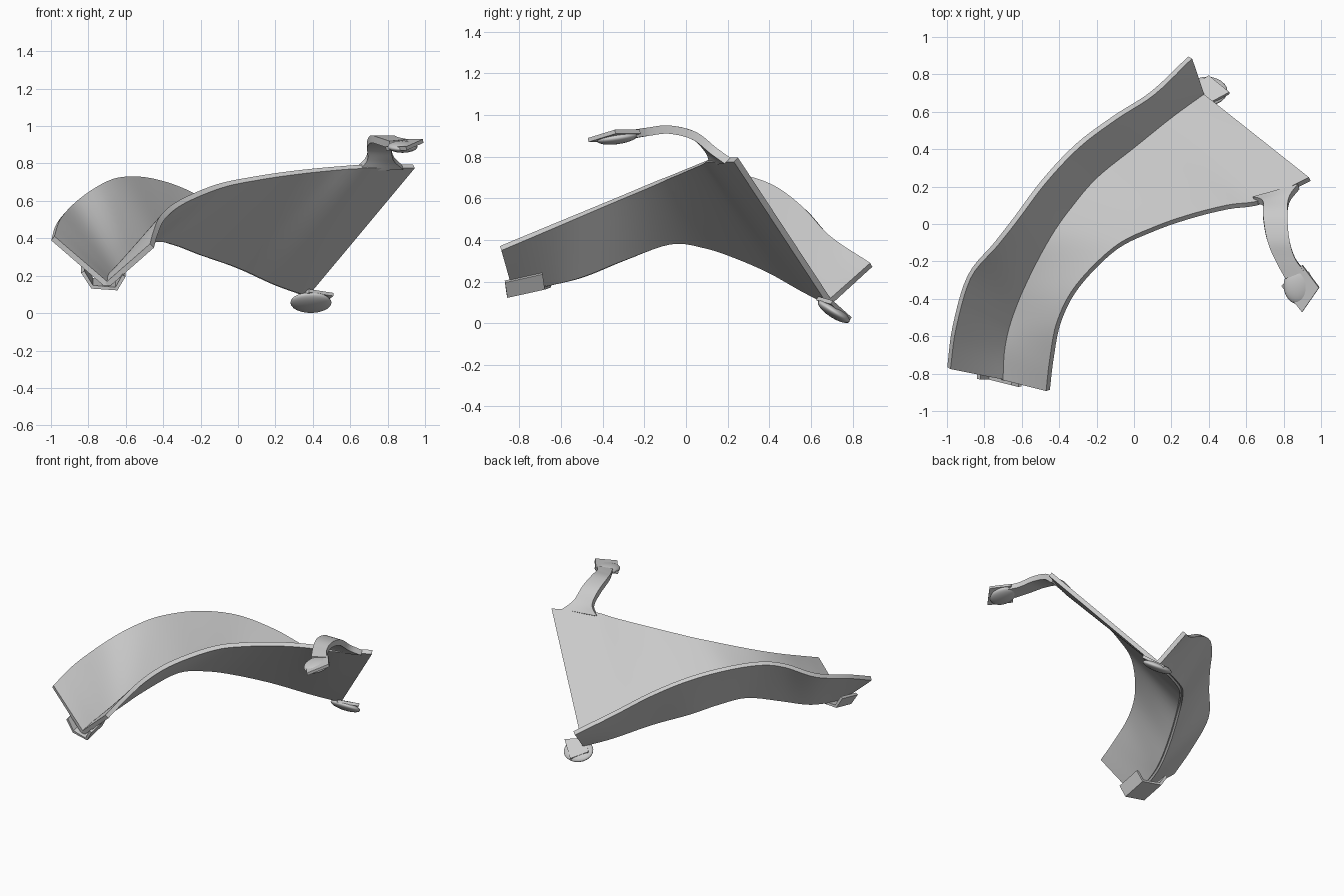
import bpy
import math
from mathutils import Vector

cube = bpy.data.objects.get("Cube")
if cube:
    bpy.data.objects.remove(cube)

# One plain moulded-plastic colour
grey = bpy.data.materials.new("light_grey_plastic")
grey.use_nodes = True
grey.diffuse_color = (0.6, 0.6, 0.6, 1)
grey.node_tree.nodes["Principled BSDF"].inputs["Base Color"].default_value = (0.6, 0.6, 0.6, 1)


def spline(points, steps=5):
    """Smooth path through the given points."""
    pts = [Vector(p) for p in points]
    pts = [2 * pts[0] - pts[1]] + pts + [2 * pts[-1] - pts[-2]]
    path = []
    for a, b, c, d in zip(pts, pts[1:], pts[2:], pts[3:]):
        for i in range(steps):
            t = i / steps
            path.append(b + (c - a) * t / 2
                        + (2 * a - 5 * b + 4 * c - d) * t * t / 2
                        + (3 * b - a - 3 * c + d) * t ** 3 / 2)
    path.append(pts[-2])
    return path


def finish(obj):
    """Give the part its colour and smooth shading with sharp edges."""
    obj.data.materials.append(grey)
    bpy.ops.object.select_all(action='DESELECT')
    obj.select_set(True)
    bpy.context.view_layer.objects.active = obj
    for mod in list(obj.modifiers):
        bpy.ops.object.modifier_apply(modifier=mod.name)
    bpy.ops.object.shade_smooth_by_angle(angle=math.radians(35))


def sheet(name, side_a, side_b, thickness, across=4):
    """Thick ruled sheet stretched between two matching paths."""
    verts, faces = [], []
    for a, b in zip(side_a, side_b):
        a, b = Vector(a), Vector(b)
        verts += [a.lerp(b, j / across) for j in range(across + 1)]
    row = across + 1
    for i in range(len(side_a) - 1):
        for j in range(across):
            k = i * row + j
            faces.append((k, k + 1, k + row + 1, k + row))
    mesh = bpy.data.meshes.new(name)
    mesh.from_pydata(verts, [], faces)
    obj = bpy.data.objects.new(name, mesh)
    bpy.context.collection.objects.link(obj)
    solid = obj.modifiers.new("thickness", 'SOLIDIFY')
    solid.thickness = thickness
    solid.offset = 0
    finish(obj)
    return obj


def bulge(name, centre, radii, tilt):
    """Flattened lens-shaped boss under a pad."""
    bpy.ops.mesh.primitive_uv_sphere_add(segments=24, ring_count=12, location=centre)
    obj = bpy.context.object
    obj.name = name
    obj.scale = radii
    obj.rotation_euler.x = math.radians(tilt)
    finish(obj)


# Valley where the plate and the flange meet
valley = spline([
    (-.7, -.83, .15), (-.69, -.66, .19), (-.65, -.5, .23), (-.57, -.3, .31),
    (-.45, -.07, .39), (-.33, .1, .37), (-.2, .25, .32), (0, .41, .25),
    (.2, .57, .16), (.37, .69, .1)])

# Outer edge of the plate lies on a slanted plane
outer = [(-.46, -.89), (-.44, -.72), (-.4, -.52), (-.3, -.33), (-.1, -.13),
         (.1, -.03), (.3, .04), (.5, .09), (.69, .12), (.94, .24)]
plate_edge = spline([(x, y, min(.785, .36 + .42 * (y + .89))) for x, y in outer])
sheet("main_plate", valley, plate_edge, .03, across=8)

# Upright flange along the other side of the valley
flange_edge = spline([
    (-.99, -.77, .4), (-.96, -.55, .49), (-.88, -.28, .58), (-.74, -.11, .68),
    (-.63, .03, .72), (-.48, .23, .715), (-.3, .42, .66), (-.1, .57, .55),
    (.1, .7, .41), (.3, .89, .28)])
sheet("side_flange", valley, flange_edge, .03, across=6)

# Arched arm rising from the plate corner
arm_left = spline([(.64, .13, .77), (.69, .11, .83), (.69, .04, .9),
                   (.71, -.08, .93), (.75, -.18, .92), (.81, -.29, .9)])
arm_right = spline([(.88, .2, .78), (.83, .13, .83), (.82, .04, .9),
                    (.83, -.08, .93), (.86, -.18, .92), (.91, -.25, .91)])
sheet("hook_arm", arm_left, arm_right, .04)

# Square pads with a rounded boss beneath
sheet("hook_pad", [(.9, -.22, .92), (.99, -.34, .92)],
      [(.79, -.33, .88), (.9, -.47, .88)], .02, across=1)
bulge("hook_pad_boss", (.88, -.33, .89), (.08, .1, .03), 8)
sheet("rear_pad", [(.3, .72, .07), (.4, .79, .02)],
      [(.38, .63, .12), (.51, .7, .1)], .02, across=1)
bulge("rear_pad_boss", (.39, .71, .056), (.11, .09, .03), -33)

# Folded clip wrapped beneath the front end of the valley
clip = [(-.83, -.83, .22), (-.78, -.83, .14), (-.65, -.86, .13), (-.61, -.87, .2)]
clip_back = [(x, y + .18, z + .04) for x, y, z in clip]
sheet("front_clip", clip, clip_back, .02, across=2)
